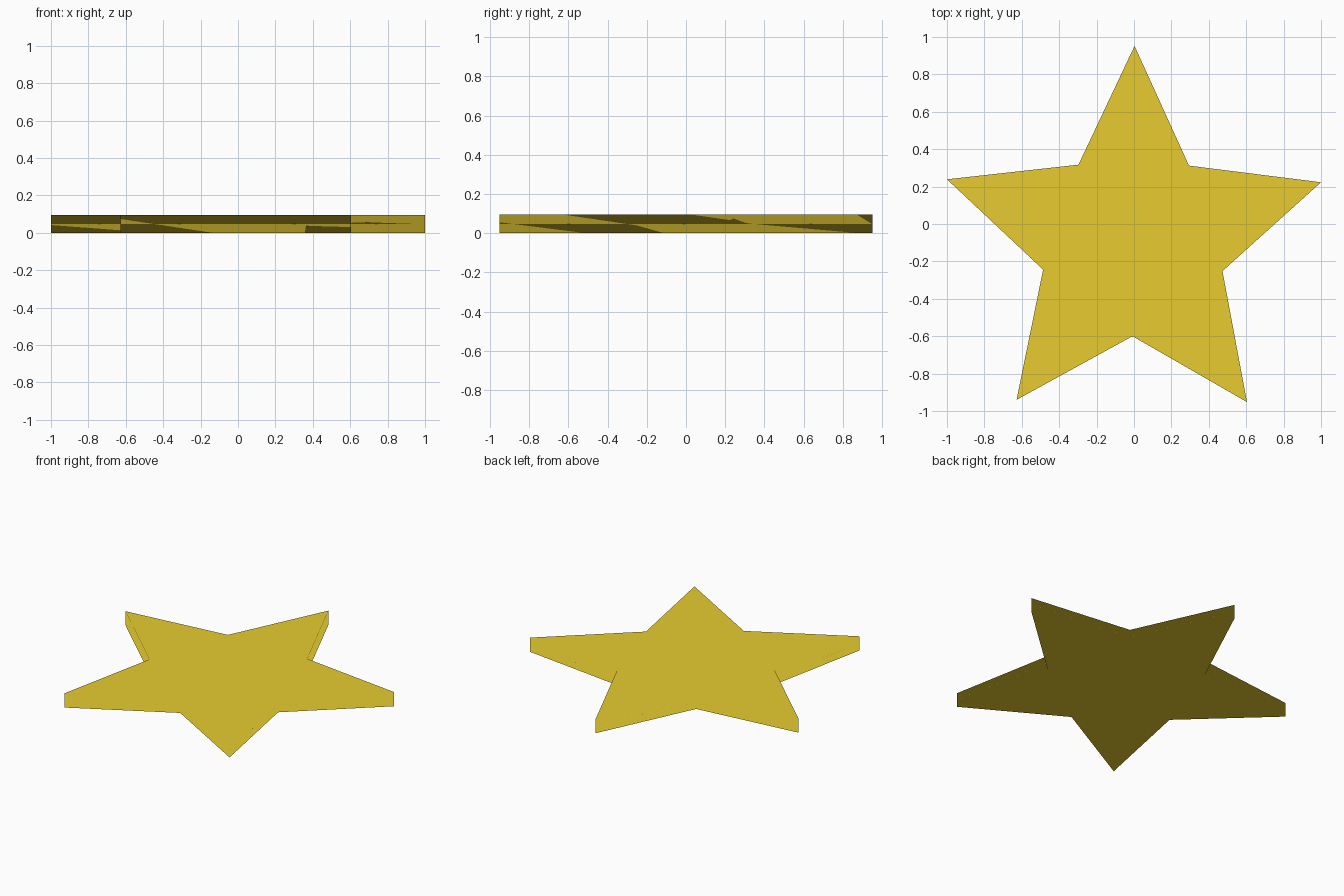
import bpy, bmesh

if "Cube" in bpy.data.objects:
    bpy.data.objects.remove(bpy.data.objects["Cube"])

HEIGHT = 0.095

# Star outline, alternating tips and inner corners, clockwise from the back tip
OUTLINE = [(0.003, 0.952), (0.294, 0.312), (1.0, 0.223), (0.473, -0.252),
           (0.604, -0.952), (-0.008, -0.60), (-0.628, -0.94), (-0.486, -0.244),
           (-1.0, 0.239), (-0.297, 0.317)]

# Star plate: outline face extruded upwards
bm = bmesh.new()
base = bm.faces.new([bm.verts.new((x, y, 0)) for x, y in OUTLINE])
top = bmesh.ops.extrude_face_region(bm, geom=[base], use_keep_orig=True)
bmesh.ops.translate(bm, vec=(0, 0, HEIGHT),
                    verts=[v for v in top["geom"] if isinstance(v, bmesh.types.BMVert)])
bmesh.ops.recalc_face_normals(bm, faces=bm.faces)
for face in bm.faces:
    face.smooth = True
mesh = bpy.data.meshes.new("star_plate")
bm.to_mesh(mesh)
bm.free()
star = bpy.data.objects.new("star_plate", mesh)
bpy.context.collection.objects.link(star)

# Soft rim shading: flat top and bottom govern the normals at the edges
weighted = star.modifiers.new("soft_rim", 'WEIGHTED_NORMAL')
weighted.mode = 'FACE_AREA'
weighted.weight = 100

# Gold colour
gold = bpy.data.materials.new("gold")
gold.diffuse_color = (0.8, 0.6, 0.03, 1)
gold.use_nodes = True
gold.node_tree.nodes["Principled BSDF"].inputs["Base Color"].default_value = gold.diffuse_color
mesh.materials.append(gold)
